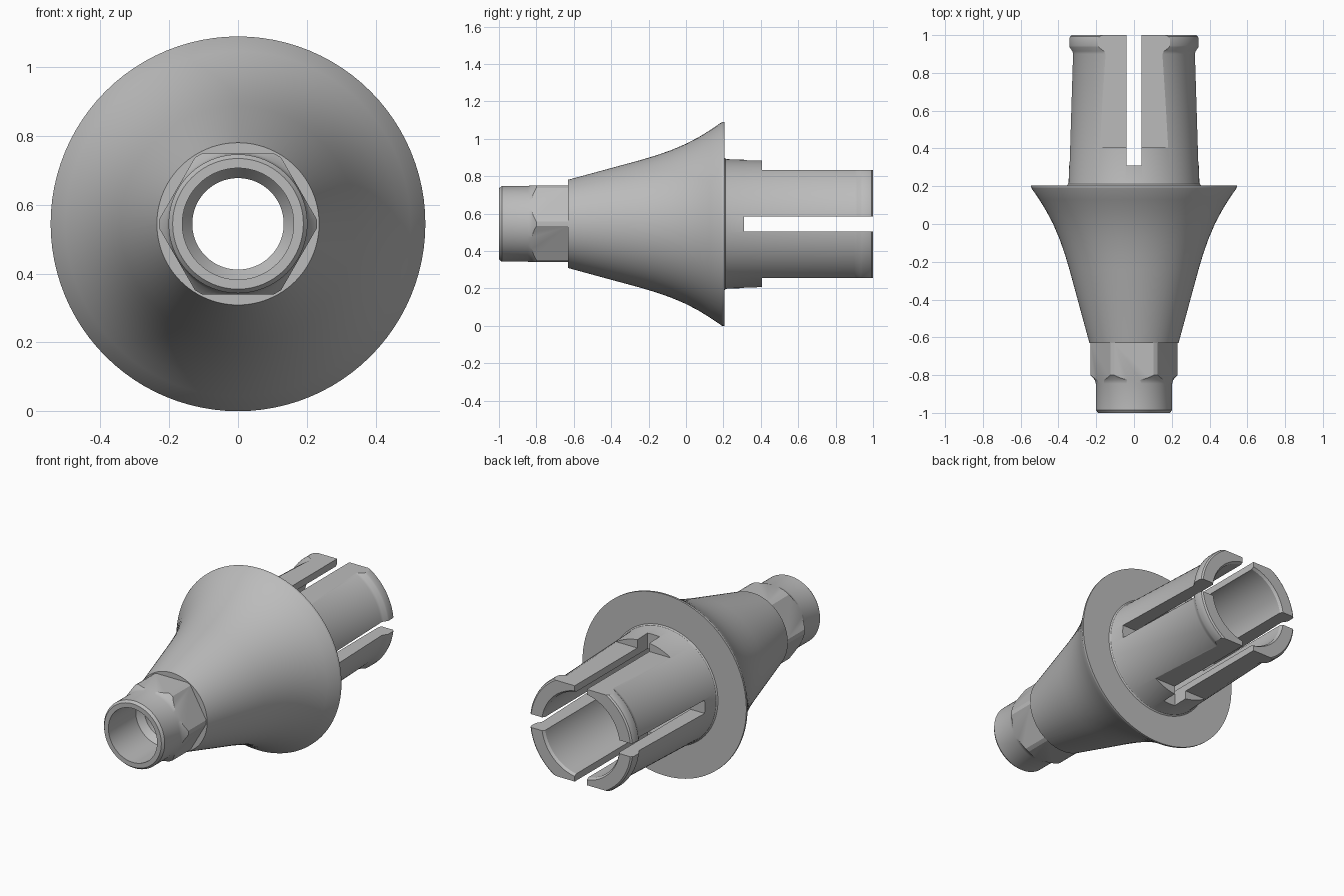
import bpy, bmesh, math
from mathutils import Matrix, Vector

cube = bpy.data.objects.get("Cube")
if cube:
    bpy.data.objects.remove(cube, do_unlink=True)

AXIS_Z = 0.545
SEGMENTS = 96

metal = bpy.data.materials.new("satin grey metal")
metal.use_nodes = True
grey = (0.5, 0.5, 0.5, 1)
metal.diffuse_color = grey
metal.node_tree.nodes["Principled BSDF"].inputs["Base Color"].default_value = grey


def finish(name, bm):
    bmesh.ops.recalc_face_normals(bm, faces=bm.faces)
    mesh = bpy.data.meshes.new(name)
    bm.to_mesh(mesh)
    bm.free()
    mesh.materials.append(metal)
    obj = bpy.data.objects.new(name, mesh)
    bpy.context.collection.objects.link(obj)
    return obj


def lathe(name, profile):
    """Revolve a closed (y, radius) profile about the long axis."""
    bm = bmesh.new()
    rings = []
    for i in range(SEGMENTS):
        a = math.tau * i / SEGMENTS
        rings.append([bm.verts.new((r * math.cos(a), y, AXIS_Z + r * math.sin(a)))
                      for y, r in profile])
    n = len(profile)
    for i in range(SEGMENTS):
        a, b = rings[i], rings[(i + 1) % SEGMENTS]
        for j in range(n):
            k = (j + 1) % n
            bm.faces.new((a[j], a[k], b[k], b[j]))
    return finish(name, bm)


def block(name, size, centre, angle=0):
    """Box placed relative to the axis, then turned about it."""
    bm = bmesh.new()
    m = (Matrix.Translation((0, 0, AXIS_Z)) @ Matrix.Rotation(angle, 4, 'Y')
         @ Matrix.Translation(centre) @ Matrix.Diagonal(Vector(size).to_4d()))
    bmesh.ops.create_cube(bm, size=1, matrix=m)
    obj = finish(name, bm)
    obj.hide_render = True
    return obj


# Outer shape: connector, hexagon collar, flared cone, flange, snap tube
outer = [(-1, 0.19), (-0.985, 0.202), (-0.845, 0.202), (-0.825, 0.208),
         (-0.8, 0.23), (-0.63, 0.23), (-0.63, 0.236), (-0.24, 0.342),
         (-0.16, 0.366), (-0.08, 0.394), (0, 0.428), (0.07, 0.465),
         (0.13, 0.502), (0.19, 0.543), (0.195, 0.545), (0.205, 0.545),
         (0.205, 0.356), (0.211, 0.349), (0.222, 0.346), (0.9, 0.325),
         (0.915, 0.329), (0.935, 0.343), (0.945, 0.345), (0.98, 0.345),
         (0.993, 0.341), (1, 0.332)]
# Inner shape: wide rear bore, screw seat, narrow hole, front bore
inner = [(1, 0.26), (0.985, 0.25), (-0.3, 0.25), (-0.38, 0.133),
         (-0.7, 0.133), (-0.74, 0.162), (-1, 0.162)]
body = lathe("abutment_body", outer + inner)

# Cutters: six hexagon flats, two tube flats, two crossing slots
cutters = [block("hex_flat_cutter", (0.5, 0.27, 0.1), (0, -0.765, 0.255), i * math.tau / 6)
           for i in range(6)]
cutters += [block("tube_flat_cutter", (1, 0.7, 0.2), (0, 0.755, 0.388), a)
            for a in (0, math.pi)]
cutters += [block("slot_cutter", (0.08, 0.8, 1), (0, 0.71, 0), a)
            for a in (0, math.pi / 2)]

for cutter in cutters:
    mod = body.modifiers.new(cutter.name, 'BOOLEAN')
    mod.operation = 'DIFFERENCE'
    mod.solver = 'EXACT'
    mod.object = cutter

# Bake the cuts and drop the helpers
graph = bpy.context.evaluated_depsgraph_get()
baked = bpy.data.meshes.new_from_object(body.evaluated_get(graph))
body.modifiers.clear()
body.data = baked
for cutter in cutters:
    bpy.data.objects.remove(cutter, do_unlink=True)

bpy.ops.object.select_all(action='DESELECT')
body.select_set(True)
bpy.context.view_layer.objects.active = body
bpy.ops.object.shade_smooth_by_angle(angle=math.radians(25))
